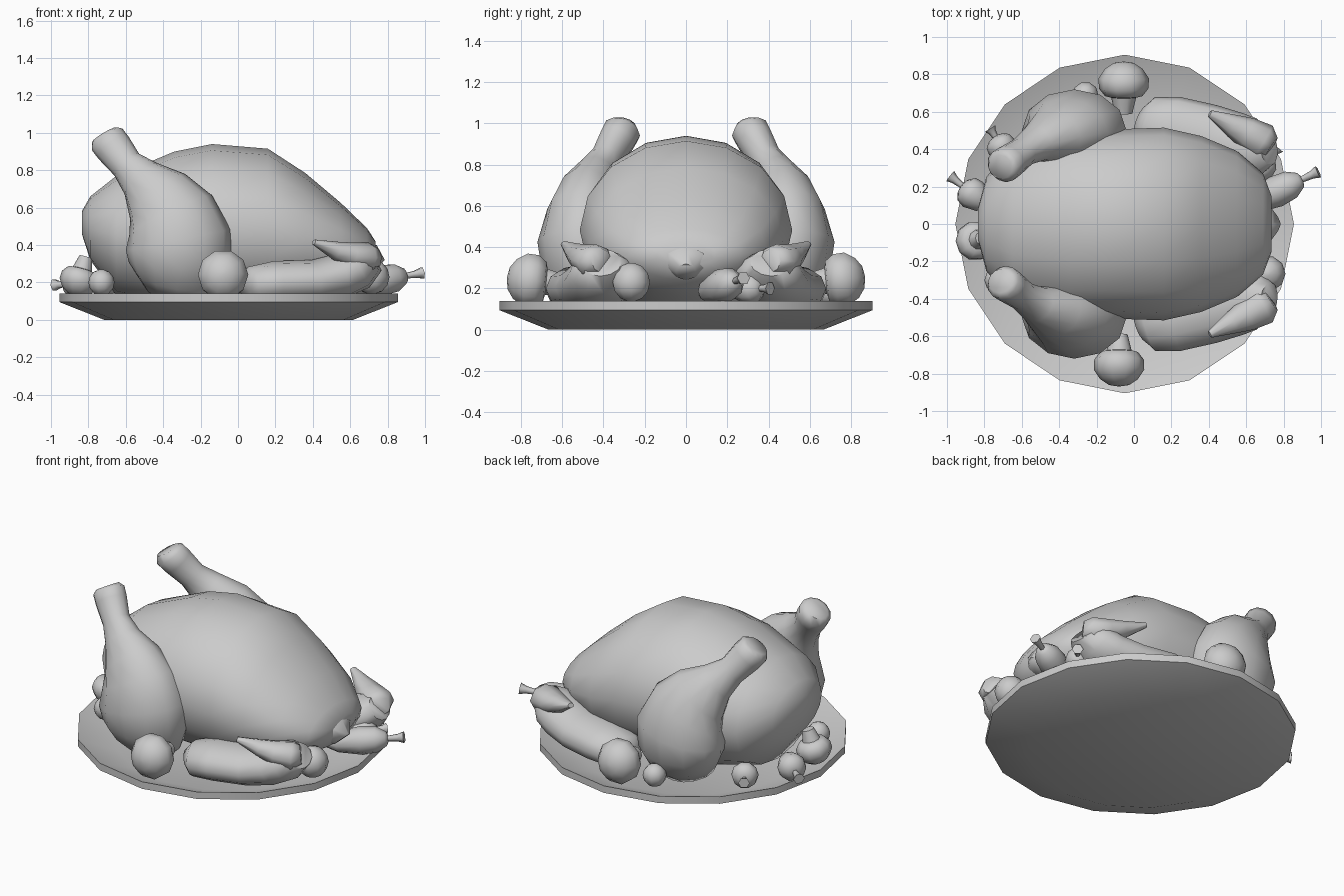
import bpy, bmesh, math
from mathutils import Vector

if "Cube" in bpy.data.objects:
    bpy.data.objects.remove(bpy.data.objects["Cube"])

grey = bpy.data.materials.new("plain grey")
grey.use_nodes = True
tone = (0.6, 0.6, 0.6, 1)
grey.diffuse_color = tone
grey.node_tree.nodes["Principled BSDF"].inputs["Base Color"].default_value = tone


def loft(name, stations, ref, sides=12, axis=None, angle=60):
    """Skin elliptical rings; each station is x, y, z, side radius, other radius."""
    bm = bmesh.new()
    centres = [Vector(s[:3]) for s in stations]
    rings = []
    last = len(stations) - 1
    for i, s in enumerate(stations):
        t = axis or (centres[min(i + 1, last)] - centres[max(i - 1, 0)])
        t = Vector(t).normalized()
        u = t.cross(Vector(ref)).normalized()
        v = u.cross(t)
        ring = []
        for k in range(sides):
            a = math.tau * k / sides
            ring.append(bm.verts.new(centres[i] + u * s[3] * math.cos(a) + v * s[4] * math.sin(a)))
        rings.append(ring)
    for r, q in zip(rings, rings[1:]):
        for k in range(sides):
            n = (k + 1) % sides
            bm.faces.new((r[k], r[n], q[n], q[k]))
    bm.faces.new(rings[0])
    bm.faces.new(rings[-1])
    bmesh.ops.recalc_face_normals(bm, faces=bm.faces)
    mesh = bpy.data.meshes.new(name)
    bm.to_mesh(mesh)
    bm.free()
    ob = bpy.data.objects.new(name, mesh)
    bpy.context.collection.objects.link(ob)
    mesh.materials.append(grey)
    bpy.ops.object.select_all(action='DESELECT')
    ob.select_set(True)
    bpy.context.view_layer.objects.active = ob
    bpy.ops.object.shade_smooth_by_angle(angle=math.radians(angle))


def turned(name, base, direction, profile, sides=10):
    """Round part turned about a line; profile is (distance, radius) pairs."""
    d = Vector(direction).normalized()
    ref = (0, 1, 0) if abs(d.z) > 0.8 else (0, 0, 1)
    loft(name, [(*(Vector(base) + d * h), r, r) for h, r in profile], ref, sides, d)


def ball(name, centre, r):
    arc = [math.pi * (0.04 + 0.92 * i / 6) for i in range(7)]
    turned(name, centre, (0, 0, 1), [(-r * math.cos(a), r * math.sin(a)) for a in arc])


def mushroom(name, centre, direction, r):
    shape = [(-1.3, .34), (-.65, .5), (-.6, .75), (-.3, .98), (.1, 1), (.48, .75), (.7, .42), (.76, .08)]
    turned(name, centre, direction, [(h * r, w * r) for h, w in shape])


def root_vegetable(name, centre, direction, r, length, stalk):
    shape = [(-.5, .25), (-.3, .7), (.08, 1), (.32, .9), (.47, .5), (.5, .2)]
    turned(name, centre, direction, [(h * length, w * r) for h, w in shape])
    turned(name + "_stalk", centre, direction,
           [(length * .45, .015), (length * .5 + stalk * .6, .022), (length * .5 + stalk, .034)], 6)


# Dished serving plate
plate = [(0, .665), (.095, .905), (.14, .905), (.045, .665)]
loft("plate", [(-.05, 0, z, r, r) for z, r in plate], (0, 1, 0), 16, (0, 0, 1), 45)

# Roast body: x, bottom, top, half width
body = [(-.835, .46, .58, .08), (-.79, .32, .66, .25), (-.65, .13, .77, .42), (-.34, .05, .9, .5),
        (-.14, .04, .94, .505), (.16, .05, .915, .515), (.36, .08, .785, .47),
        (.55, .16, .625, .39), (.69, .24, .49, .27), (.735, .31, .42, .15)]
loft("roast_body", [(x, 0, (b + t) / 2, w, (t - b) / 2) for x, b, t, w in body],
     (0, 0, 1), 16, (1, 0, 0))

# Neck flap
loft("neck_flap", [(.60, 0, .36, .2, .09), (.70, 0, .325, .13, .085), (.74, 0, .28, .05, .06)], (0, 0, 1), 8)

# Legs and wings, one on each side
for side, s in (("right", -1), ("left", 1)):
    leg = [(-.715, .305, .99, .075, .065), (-.70, .31, .965, .1, .092), (-.665, .335, .92, .1, .09),
           (-.595, .385, .83, .088, .08), (-.52, .43, .755, .12, .1), (-.43, .465, .66, .19, .15),
           (-.36, .49, .56, .245, .185), (-.32, .50, .43, .285, .22), (-.31, .485, .31, .275, .215),
           (-.32, .46, .21, .23, .17), (-.34, .43, .13, .16, .1)]
    loft(side + "_leg", [(x, y * s, z, a, b) for x, y, z, a, b in leg], (0, 1, 0), 12)
    wing = [(.03, .55, .17, .08, .06), (.07, .535, .185, .15, .1), (.2, .5, .2, .185, .115),
            (.4, .45, .205, .19, .115), (.55, .415, .235, .18, .12), (.65, .4, .275, .165, .115),
            (.72, .41, .325, .1, .08)]
    loft(side + "_wing", [(x, y * s, z, a, b) for x, y, z, a, b in wing], (0, 0, 1), 12)
    tip = [(.735, .41, .335, .06, .06), (.69, .44, .33, .1, .085), (.6, .49, .345, .085, .07),
           (.52, .53, .37, .06, .05), (.405, .59, .415, .02, .015)]
    loft(side + "_wing_tip", [(x, y * s, z, a, b) for x, y, z, a, b in tip], (0, 0, 1), 8)

# Mushrooms
mushroom("front_mushroom", (-.08, -.765, .24), (0, -1, .1), .135)
mushroom("back_mushroom", (-.055, .765, .245), (0, 1, .1), .135)
mushroom("rear_mushroom", (-.85, -.09, .205), (-.25, -.1, -.9), .105)

# Small round vegetables
ball("front_ball", (.715, -.265, .23), .095)
ball("rear_ball", (-.73, -.3, .2), .07)
ball("back_ball", (-.26, .69, .185), .07)

# Root vegetables with stalks
root_vegetable("large_root", (.73, .16, .205), (.9, .42, .16), .085, .38, .095)
root_vegetable("small_root", (.67, .29, .2), (.6, .7, 0), .075, .19, .06)
root_vegetable("rear_root", (-.85, .15, .2), (-.75, .6, -.08), .085, .18, .08)
root_vegetable("rear_small_root", (-.70, .40, .2), (-.5, .8, 0), .08, .16, .05)
